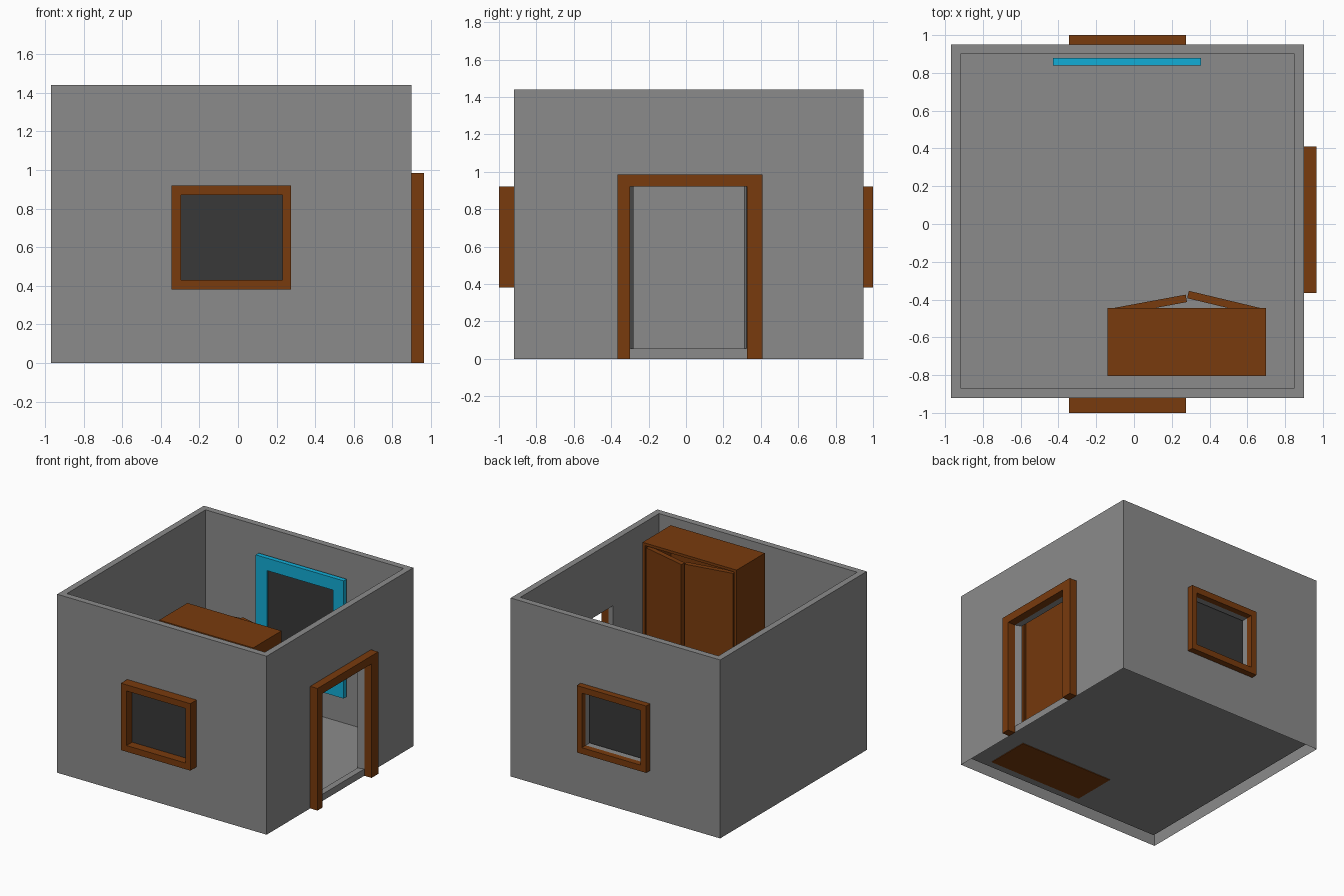
import bpy, bmesh, math
from mathutils import Matrix

if "Cube" in bpy.data.objects:
    bpy.data.objects.remove(bpy.data.objects["Cube"])


def material(name, r, g, b):
    m = bpy.data.materials.new(name)
    m.diffuse_color = (r, g, b, 1)
    m.use_nodes = True
    m.node_tree.nodes["Principled BSDF"].inputs["Base Color"].default_value = m.diffuse_color
    return m


GREY = material("wall_grey", 0.26, 0.26, 0.26)
WOOD = material("wood", 0.19, 0.043, 0.004)
CYAN = material("cyan", 0.006, 0.42, 0.68)
DARK = material("dark_glass", 0.04, 0.04, 0.04)


def finish(name, bm, mat):
    bmesh.ops.recalc_face_normals(bm, faces=bm.faces)
    me = bpy.data.meshes.new(name)
    bm.to_mesh(me)
    bm.free()
    me.materials.append(mat)
    ob = bpy.data.objects.new(name, me)
    bpy.context.collection.objects.link(ob)
    return ob


def box_bm(lo, hi):
    bm = bmesh.new()
    bmesh.ops.create_cube(bm, size=1)
    for v in bm.verts:
        v.co = [lo[i] if v.co[i] < 0 else hi[i] for i in range(3)]
    return bm


def box(name, lo, hi, mat):
    return finish(name, box_bm(lo, hi), mat)


def hollow(bm, axis, sign, thickness, depth):
    """Inset one side of a box and push it inwards."""
    face = max(bm.faces, key=lambda f: sign * f.calc_center_median()[axis])
    bmesh.ops.inset_region(bm, faces=[face], thickness=thickness)
    geo = bmesh.ops.extrude_face_region(bm, geom=[face])["geom"]
    verts = [g for g in geo if isinstance(g, bmesh.types.BMVert)]
    for v in verts:
        v.co[axis] -= sign * depth
    if face.is_valid:
        bmesh.ops.delete(bm, geom=[face], context='FACES_ONLY')


def profile(name, pts, y0, y1, mat, hole=None):
    """Rectangular ring in x/z, extruded along y."""
    (x0, z0, x1, z1), (a0, c0, a1, c1) = pts, hole
    outer = [(x0, z0), (x1, z0), (x1, z1), (x0, z1)]
    inner = [(a0, c0), (a1, c0), (a1, c1), (a0, c1)]
    bm = bmesh.new()
    o, n = [[[bm.verts.new((x, y, z)) for x, z in ring] for y in (y0, y1)]
            for ring in (outer, inner)]
    for i in range(4):
        j = (i + 1) % 4
        for a, b in ((o[0], n[0]), (n[0], n[1]), (n[1], o[1]), (o[1], o[0])):
            bm.faces.new((a[i], a[j], b[j], b[i]))
    return finish(name, bm, mat)


# Room shell: outer box, hollowed from the top down to the floor
bm = box_bm((-0.97, -0.92, 0), (0.90, 0.95, 1.44))
hollow(bm, 2, 1, 0.072, 1.39)
room = finish("room_walls", bm, GREY)

# Openings: flared doorway and back window
bm = box_bm((0.81, -0.305, 0.055), (0.92, 0.33, 0.92))
for v in bm.verts:
    if v.co.x < 0.85:
        v.co.y += 0.038 if v.co.y < 0 else -0.03
door_cut = finish("doorway_cutter", bm, GREY)
window_cut = box("window_cutter", (-0.295, 0.86, 0.43), (0.23, 1.0, 0.87), GREY)
bpy.context.view_layer.objects.active = room
for cut in (door_cut, window_cut):
    mod = room.modifiers.new("opening", 'BOOLEAN')
    mod.operation, mod.solver, mod.object = 'DIFFERENCE', 'EXACT', cut
    bpy.ops.object.modifier_apply(modifier=mod.name)
    bpy.data.objects.remove(cut)

# The shell is open underneath
bm = bmesh.new()
bm.from_mesh(room.data)
under = [f for f in bm.faces if f.calc_center_median().z < 0.001]
bmesh.ops.delete(bm, geom=under, context='FACES_ONLY')
bm.to_mesh(room.data)
bm.free()

# Door frame: two posts and a lintel
for name, y0, y1, z0, z1 in (("door_post_front", -0.365, -0.30, 0, 0.92),
                             ("door_post_back", 0.325, 0.41, 0, 0.92),
                             ("door_lintel", -0.365, 0.41, 0.92, 0.985)):
    box(name, (0.90, y0, z0), (0.965, y1, z1), WOOD)

# Window frames and front pane
for name, y0, y1 in (("front_window_frame", -1.0, -0.92),
                     ("back_window_frame", 0.95, 1.0)):
    profile(name, (-0.345, 0.38, 0.275, 0.92), y0, y1, WOOD,
            (-0.295, 0.43, 0.23, 0.87))
box("front_window_pane", (-0.295, -0.928, 0.43), (0.23, -0.918, 0.87), DARK)

# Cyan frame with a dark panel inside the back wall
profile("inner_frame", (-0.43, 0.28, 0.355, 1.23), 0.84, 0.878, CYAN,
        (-0.33, 0.38, 0.26, 1.13))
box("inner_panel", (-0.33, 0.855, 0.38), (0.26, 0.876, 1.13), DARK)

# Wardrobe body, open towards the back of the room
bm = box_bm((-0.14, -0.805, 0.045), (0.70, -0.445, 1.41))
hollow(bm, 1, 1, 0.03, 0.33)
finish("wardrobe_body", bm, WOOD)

# Wardrobe doors, slightly ajar
for name, hinge, side, angle in (("wardrobe_door_left", -0.11, 1, 10.5),
                                 ("wardrobe_door_right", 0.67, -1, 13.5)):
    bm = box_bm((min(0, side * 0.39), -0.04, 0.078),
                (max(0, side * 0.39), 0, 1.375))
    bm.transform(Matrix.Translation((hinge, -0.445, 0))
                 @ Matrix.Rotation(math.radians(side * angle), 4, 'Z'))
    finish(name, bm, WOOD)
